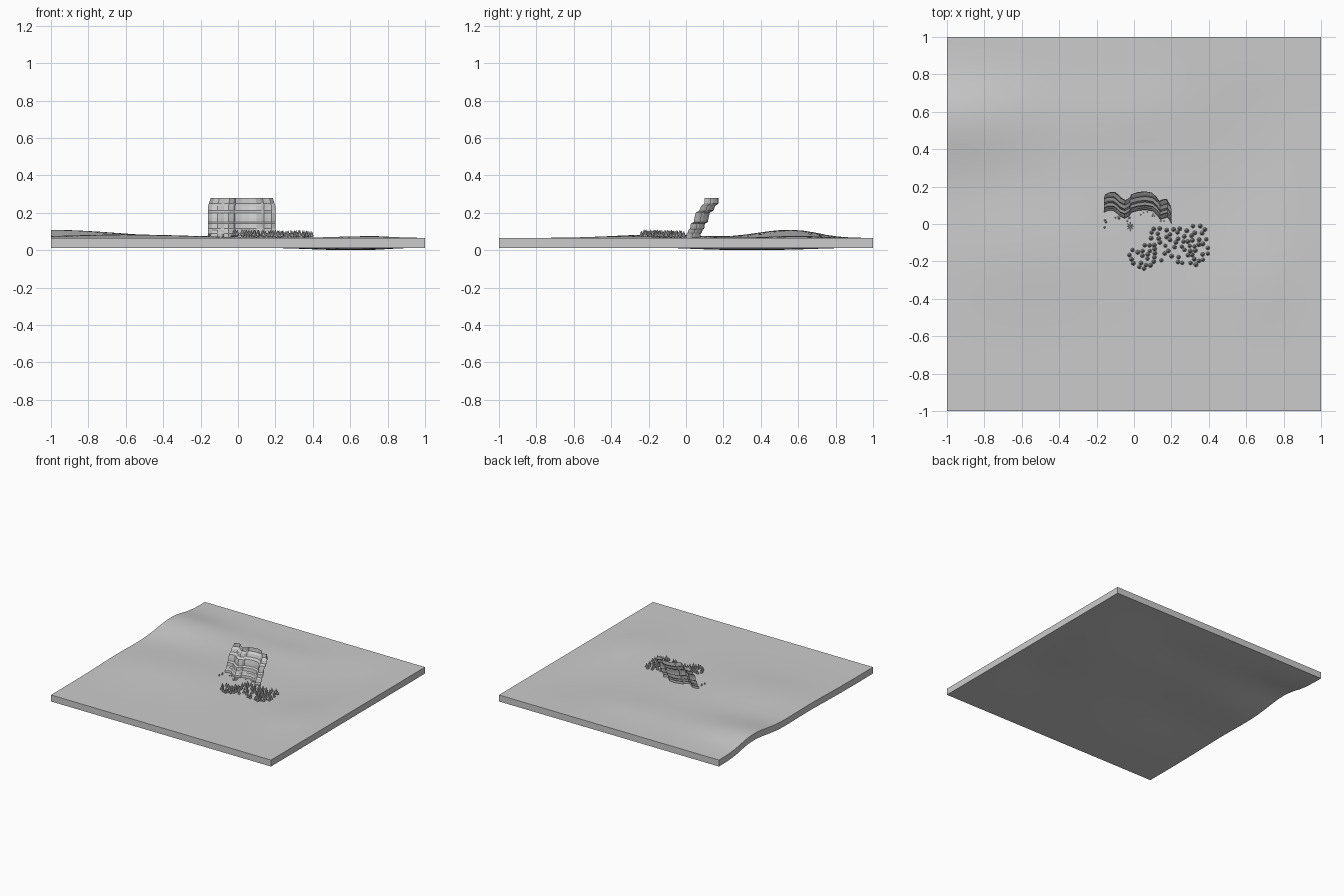
import bpy, bmesh, math, random
from mathutils import Vector, Matrix

if "Cube" in bpy.data.objects:
    bpy.data.objects.remove(bpy.data.objects["Cube"])

random.seed(4)


def finish(name, bm, smooth=None):
    me = bpy.data.meshes.new(name)
    bm.to_mesh(me)
    bm.free()
    ob = bpy.data.objects.new(name, me)
    bpy.context.collection.objects.link(ob)
    if smooth:
        bpy.ops.object.select_all(action='DESELECT')
        ob.select_set(True)
        bpy.context.view_layer.objects.active = ob
        bpy.ops.object.shade_smooth_by_angle(angle=math.radians(smooth))
    return ob


# hills: x, y, height, x spread, y spread
HILLS = [(-1, .55, .043, .5, .24), (-.6, -.15, .018, .5, .32),
         (.7, -.3, .010, .25, .25), (.6, .35, -.013, .3, .4), (0, .6, .01, .3, .2)]


def ground(x, y):
    fade = min(1, (1 - abs(y)) * 3) * min(1, (1 - x) * 4)
    return .066 + fade * sum(h * math.exp(-((x - a) / sx) ** 2 - ((y - b) / sy) ** 2)
                             for a, b, h, sx, sy in HILLS)


def interp(pts, x):
    for (a, u), (b, v) in zip(pts, pts[1:]):
        if x <= b:
            t = max(0, (x - a) / (b - a))
            return u + (v - u) * t
    return pts[-1][1]


# terrain slab: top sheet, matching bottom sheet and side skirts
N, THICK = 32, .053
bm = bmesh.new()
bmesh.ops.create_grid(bm, x_segments=N, y_segments=N, size=1)
for v in bm.verts:
    v.co.z = ground(v.co.x, v.co.y)
top = bm.faces[:]
ext = bmesh.ops.extrude_face_region(bm, geom=top, use_keep_orig=True)
for e in ext['geom']:
    if isinstance(e, bmesh.types.BMVert):
        e.co.z -= THICK
bmesh.ops.recalc_face_normals(bm, faces=bm.faces)
low = min(v.co.z for v in bm.verts)
for v in bm.verts:
    v.co.z -= low
finish("terrain_slab", bm, 40)

# cliff: wavy plan curve swept up a stepped profile that leans back
PLAN = [(-.16, .06), (-.14, .07), (-.11, .07), (-.09, .055), (-.075, .04), (-.05, .028),
        (-.025, .042), (-.015, .06), (.02, .07), (.06, .075), (.10, .068), (.125, .045),
        (.14, .022), (.16, .03), (.18, .035), (.19, .02), (.20, .0)]
PROFILE = [(0, .06), (.003, .088), (.010, .095), (.013, .108), (.022, .116), (.026, .142),
           (.042, .150), (.045, .172), (.052, .200), (.072, .212), (.080, .235),
           (.098, .250), (.100, .280)]
bm = bmesh.new()
rows = []
for dy, z in PROFILE:
    taper = 1 - .08 * max(0, (z - .235) / .045)
    rows.append([bm.verts.new((.02 + (x - .02) * taper, y + dy, z)) for x, y in PLAN])
for lo, hi in zip(rows, rows[1:]):
    for i in range(len(PLAN) - 1):
        bm.faces.new((lo[i], lo[i + 1], hi[i + 1], hi[i]))
finish("cliff_face", bm)


def cone(bm, x, y, z, r, h, sides=8, rot=None):
    m = Matrix.Translation((x, y, z))
    if rot is not None:
        m = m @ rot
    m = m @ Matrix.Translation((0, 0, h / 2))
    bmesh.ops.create_cone(bm, cap_ends=True, segments=sides, radius1=r, radius2=0,
                          depth=h, matrix=m)


def fir(bm, x, y, s=1):
    z = ground(x, y) - low - .002 if low > 0 else ground(x, y) - .002
    bmesh.ops.create_cone(bm, cap_ends=False, segments=5, radius1=.003 * s, radius2=.003 * s,
                          depth=.012 * s, matrix=Matrix.Translation((x, y, z + .006 * s)))
    cone(bm, x, y, z + .009 * s, .0115 * s, .033 * s)


# forest below the cliff, spaced at random inside an outline
AREA = [(-.04, -.14), (.03, -.13), (.11, -.01), (.40, -.01), (.40, -.20),
        (.26, -.235), (.19, -.17), (.12, -.21), (.05, -.245), (.0, -.23)]


def inside(x, y):
    hit = False
    for (ax, ay), (bx, by) in zip(AREA, AREA[1:] + AREA[:1]):
        if (ay > y) != (by > y) and x < (bx - ax) * (y - ay) / (by - ay) + ax:
            hit = not hit
    return hit


bm = bmesh.new()
spots = []
for _ in range(4000):
    p = (random.uniform(-.04, .4), random.uniform(-.245, 0))
    if len(spots) < 78 and inside(*p) and all(math.dist(p, q) > .021 for q in spots):
        spots.append(p)
        fir(bm, *p, random.uniform(.9, 1.08))
finish("forest", bm)

# stray saplings beside the cliff
bm = bmesh.new()
for x, y in [(-.155, .02), (-.157, -.018), (-.08, .03), (-.15, .01)]:
    fir(bm, x, y, .5)
finish("saplings", bm)

# spiky shrub in front of the cliff
bm = bmesh.new()
for i in range(8):
    rot = Matrix.Rotation(i * math.tau / 8, 4, 'Z') @ Matrix.Rotation(math.radians(65), 4, 'Y')
    cone(bm, -.02, -.013, ground(-.02, -.013), .003, .028, 4, rot)
finish("spiky_shrub", bm)

# rubble along the cliff foot
bm = bmesh.new()
for i in range(14):
    x = random.uniform(-.1, .19)
    y = interp(PLAN, x) - random.uniform(.005, .03)
    s = random.uniform(.003, .006)
    bmesh.ops.create_icosphere(bm, subdivisions=1, radius=s,
                               matrix=Matrix.Translation((x, y, ground(x, y))))
finish("rubble", bm)
